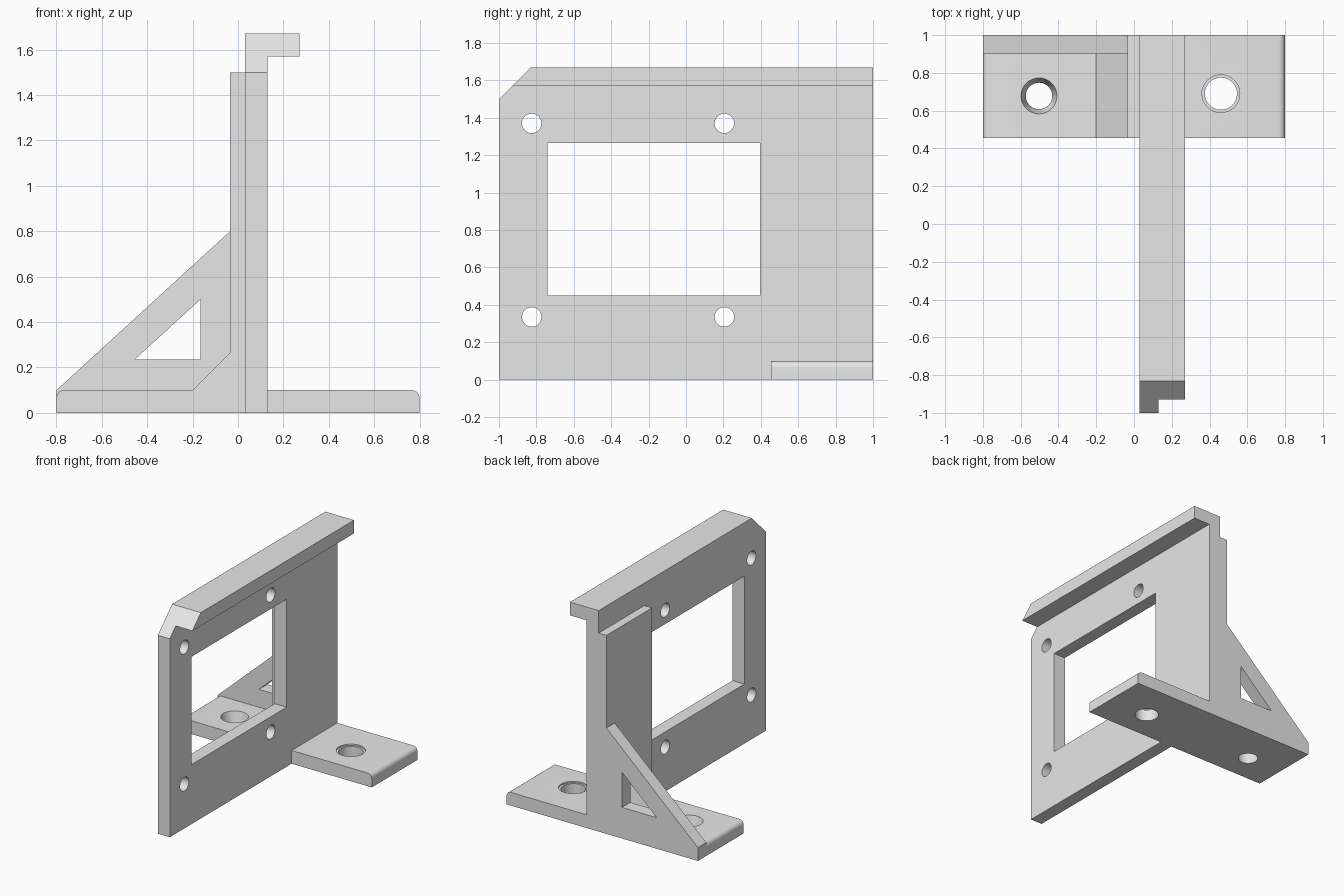
import bpy
import bmesh
from math import pi, sin, cos, radians
from mathutils import Matrix, Vector

cube = bpy.data.objects.get("Cube")
if cube:
    bpy.data.objects.remove(cube, do_unlink=True)

grey = bpy.data.materials.new("light_grey")
grey.use_nodes = True
grey.diffuse_color = (0.8, 0.8, 0.8, 1)
grey.node_tree.nodes["Principled BSDF"].inputs["Base Color"].default_value = (0.8, 0.8, 0.8, 1)


def finish(name, bm):
    bmesh.ops.recalc_face_normals(bm, faces=bm.faces)
    mesh = bpy.data.meshes.new(name)
    bm.to_mesh(mesh)
    bm.free()
    mesh.materials.append(grey)
    obj = bpy.data.objects.new(name, mesh)
    bpy.context.collection.objects.link(obj)
    return obj


def prism(name, profile, axis, start, end):
    """Extrude a profile along x (points are y, z) or along y (points are x, z)."""
    def place(p, d):
        return (d, p[0], p[1]) if axis == "x" else (p[0], d, p[1])
    bm = bmesh.new()
    face = bm.faces.new([bm.verts.new(place(p, start)) for p in profile])
    moved = bmesh.ops.extrude_face_region(bm, geom=[face])["geom"]
    shift = Vector(place((0, 0), end - start))
    bmesh.ops.translate(bm, vec=shift, verts=[g for g in moved if isinstance(g, bmesh.types.BMVert)])
    return finish(name, bm)


def round_cutter(centre, r_low, r_high, depth, axis="z"):
    bm = bmesh.new()
    turn = Matrix.Rotation(pi / 2, 4, "Y") if axis == "x" else Matrix()
    bmesh.ops.create_cone(bm, cap_ends=True, segments=40, radius1=r_low, radius2=r_high,
                          depth=depth, matrix=Matrix.Translation(centre) @ turn)
    return finish("hole_cutter", bm)


def cut(obj, cutters):
    bpy.context.view_layer.objects.active = obj
    for cutter in cutters:
        cutter.hide_render = True
        mod = obj.modifiers.new("cut", "BOOLEAN")
        mod.operation = "DIFFERENCE"
        mod.solver = "EXACT"
        mod.object = cutter
        bpy.ops.object.modifier_apply(modifier=mod.name)
        bpy.data.objects.remove(cutter, do_unlink=True)


def rounded_end(side, r=0.035, x=0.8, z=0.1, steps=6):
    """Rounded top corner at the outer end of a foot, from the tip inwards."""
    angles = [pi / 2 * i / steps for i in range(steps + 1)]
    return [(side * (x - r + r * cos(a)), z - r + r * sin(a)) for a in angles]


# Upright plate with its overhanging top lip
plate = prism("upright_plate", [(0.03, 0), (0.13, 0), (0.13, 1.57), (0.27, 1.57),
                                (0.27, 1.67), (0.03, 1.67)], "y", -1, 1)
window = prism("window_cutter", [(-0.74, 0.45), (0.395, 0.45), (0.395, 1.265),
                                 (-0.74, 1.265)], "x", -0.2, 0.4)
corner = prism("corner_cutter", [(-1.1, 1.4), (-0.73, 1.77), (-1.1, 1.77)], "x", -0.2, 0.4)
bolt_holes = [round_cutter((0.08, y, z), 0.052, 0.052, 0.4, "x")
              for y in (-0.825, 0.205) for z in (0.335, 1.37)]
cut(plate, [window, corner] + bolt_holes)

# Right-angle foot on the lip side, with a shallow counterbored hole
left_foot = prism("left_foot", [(0.13, 0), (0.8, 0)] + rounded_end(1) + [(0.13, 0.1)],
                  "y", 0.455, 1)
cut(left_foot, [round_cutter((0.46, 0.69, 0.05), 0.085, 0.085, 0.3),
                round_cutter((0.46, 0.69, 0.14), 0.1, 0.1, 0.1)])

# Opposite foot with sloped root and thick backing strip, with a tapered hole
right_foot = prism("right_foot_and_backing",
                   [(0.03, 0), (-0.8, 0)] + rounded_end(-1)
                   + [(-0.2, 0.1), (-0.035, 0.265), (-0.035, 1.5), (0.03, 1.5)],
                   "y", 0.455, 0.9)
cut(right_foot, [round_cutter((-0.503, 0.678, 0.05), 0.0575, 0.1075, 0.2)])

# Triangular gusset with a triangular opening
gusset = prism("gusset", [(0.03, 0), (-0.8, 0), (-0.8, 0.1), (-0.035, 0.8),
                          (-0.035, 1.5), (0.03, 1.5)], "y", 0.9, 1)
cut(gusset, [prism("opening_cutter", [(-0.455, 0.235), (-0.165, 0.235), (-0.165, 0.5)],
                   "y", 0.8, 1.1)])

# Smooth the round surfaces, keep machined edges sharp
bpy.ops.object.select_all(action="DESELECT")
for obj in (plate, left_foot, right_foot, gusset):
    obj.select_set(True)
bpy.context.view_layer.objects.active = plate
bpy.ops.object.shade_smooth_by_angle(angle=radians(30))
